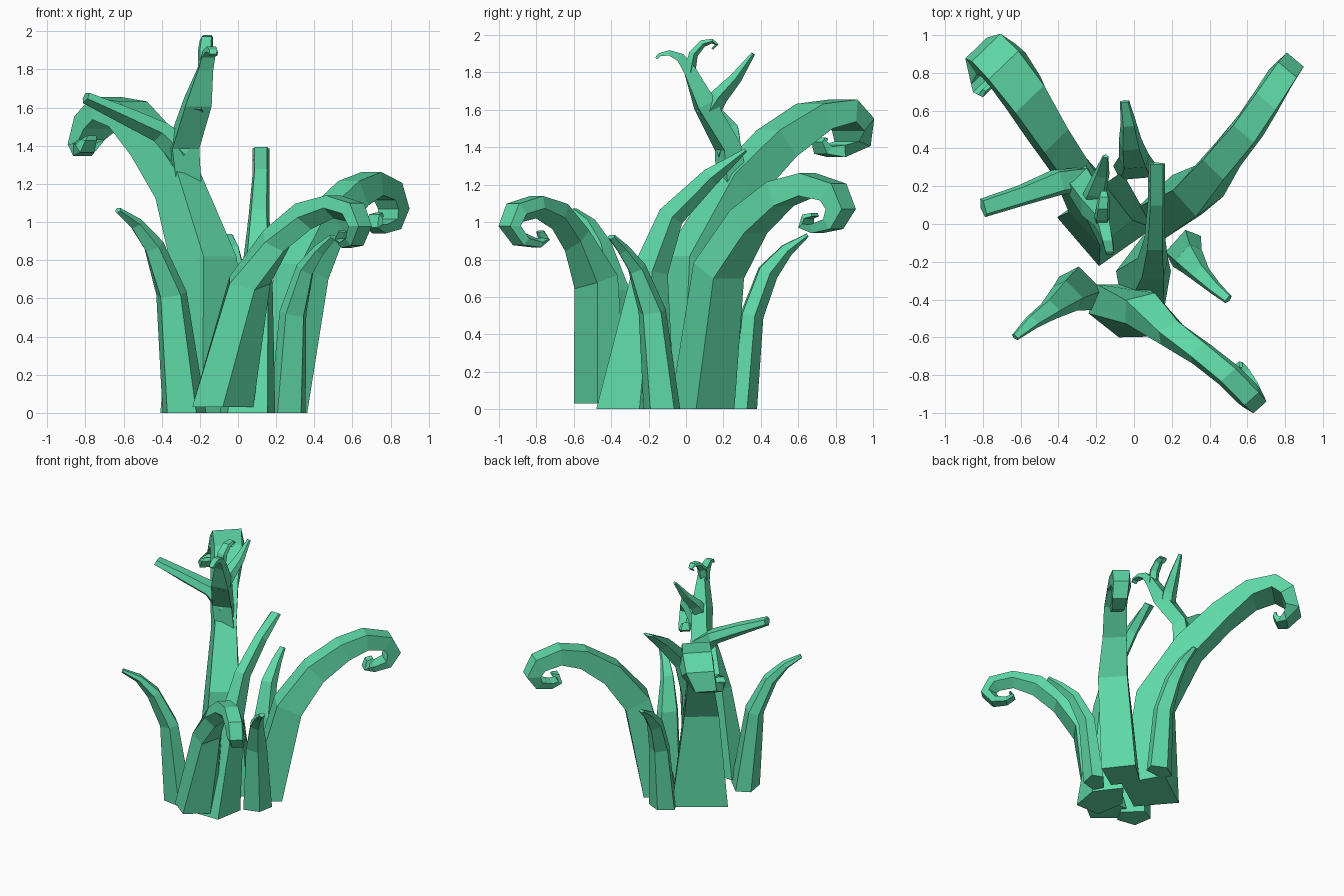
import bpy, bmesh, math
from mathutils import Vector

green = bpy.data.materials.new("sea_green")
green.diffuse_color = (0.115, 0.70, 0.39, 1)

# five-sided section: flat along the arch's back, ridge on its underside
RIDGED = [(-.36, .5), (.36, .5), (.5, -.05), (0, -.5), (-.5, -.05)]
# four-sided section with a slightly wider underside
BOXY = [(-.42, .48), (.42, .48), (.5, -.46), (-.5, -.46)]


def stalk(name, a0, a1, pts, section=RIDGED):
    """Tapered stalk through (x, y, z, width, thickness); leans toward heading a0..a1 (degrees)."""
    bm = bmesh.new()
    rings = []
    n = len(pts)
    for i, (x, y, z, w, t) in enumerate(pts):
        p = Vector((x, y, z))
        a = math.radians(a0 + (a1 - a0) * min(1, i / 3))
        side = Vector((-math.sin(a), math.cos(a), 0))
        prev, nxt = Vector(pts[max(i - 1, 0)][:3]), Vector(pts[min(i + 1, n - 1)][:3])
        tan = (p - prev).normalized() + (nxt - p).normalized()
        if i == 0 and z < 0.1:
            tan = Vector((0, 0, 1))          # level foot
        tan -= side * tan.dot(side)
        nor = tan.normalized().cross(side)
        rings.append([bm.verts.new(p + side * (u * w) + nor * (v * t)) for u, v in section])
    k = len(section)
    for a, b in zip(rings, rings[1:]):
        for j in range(k):
            bm.faces.new((a[j], a[(j + 1) % k], b[(j + 1) % k], b[j]))
    bm.faces.new(rings[0])
    bm.faces.new(rings[-1])
    bmesh.ops.recalc_face_normals(bm, faces=bm.faces)
    me = bpy.data.meshes.new(name)
    bm.to_mesh(me)
    bm.free()
    me.materials.append(green)
    bpy.context.collection.objects.link(bpy.data.objects.new(name, me))


# three big curling stalks
stalk("tall_curled_stalk", 125, 134, [
    (-.14, .02, 0, .42, .36), (-.17, .05, .78, .26, .27), (-.31, .27, 1.19, .19, .22),
    (-.45, .48, 1.42, .21, .19), (-.57, .68, 1.565, .25, .15), (-.68, .83, 1.595, .26, .13),
    (-.75, .90, 1.52, .25, .12), (-.80, .895, 1.42, .19, .11), (-.81, .80, 1.38, .16, .07),
    (-.80, .73, 1.385, .12, .05), (-.78, .71, 1.43, .10, .03), (-.77, .73, 1.45, .07, .02)], BOXY)
stalk("right_curled_stalk", 38, 50, [
    (.185, .08, 0, .26, .27), (.335, .17, .74, .22, .21), (.46, .33, 1.0, .18, .18),
    (.60, .50, 1.15, .17, .15), (.70, .65, 1.20, .16, .13), (.79, .79, 1.16, .15, .12),
    (.82, .83, 1.07, .14, .11), (.80, .79, .99, .13, .07), (.74, .70, .965, .11, .05),
    (.71, .64, .98, .10, .04), (.72, .65, 1.03, .08, .03), (.74, .69, 1.04, .06, .02)], BOXY)
stalk("front_curled_stalk", -90, -48, [
    (-.08, -.46, .03, .32, .28), (.06, -.49, .68, .22, .23), (.21, -.595, .90, .16, .16),
    (.36, -.69, 1.03, .14, .15), (.50, -.80, 1.08, .14, .12), (.60, -.90, 1.05, .14, .12),
    (.63, -.93, .98, .13, .11), (.61, -.88, .91, .12, .08), (.57, -.80, .89, .10, .05),
    (.54, -.76, .91, .09, .03), (.55, -.78, .95, .06, .02)])

# straight middle stalk and three short shoots
stalk("middle_stalk", 90, 90, [
    (.05, -.27, 0, .29, .42), (.10, -.19, .74, .16, .19), (.11, -.08, 1.03, .11, .14),
    (.12, .13, 1.24, .09, .10), (.12, .32, 1.385, .09, .02)])
stalk("left_shoot", 225, 225, [
    (-.30, -.36, 0, .25, .20), (-.36, -.39, .62, .18, .13), (-.45, -.46, .87, .11, .10),
    (-.54, -.52, .99, .08, .06), (-.63, -.60, 1.06, .04, .03)])
stalk("right_shoot", -42, -42, [
    (.275, -.14, 0, .22, .15), (.30, -.19, .52, .16, .12), (.36, -.27, .75, .10, .09),
    (.43, -.34, .85, .07, .06), (.50, -.40, .92, .05, .03)])
stalk("back_shoot", 95, 95, [
    (0, .31, 0, .22, .14), (0, .355, .5, .16, .12), (-.02, .44, .73, .12, .11),
    (-.03, .54, .85, .08, .07), (-.05, .65, .93, .05, .02)])

# branches growing from the tall stalk
stalk("upper_branch", 300, 270, [
    (-.28, .26, 1.08, .14, .15), (-.29, .225, 1.40, .15, .11), (-.215, .10, 1.63, .14, .11),
    (-.17, .02, 1.81, .08, .07), (-.155, -.03, 1.88, .07, .05), (-.14, -.09, 1.905, .06, .03),
    (-.13, -.14, 1.895, .05, .02), (-.13, -.16, 1.875, .04, .015)], BOXY)
stalk("top_tendril", 90, 90, [
    (-.17, .02, 1.80, .08, .06), (-.17, .04, 1.90, .08, .05), (-.165, .09, 1.955, .07, .04),
    (-.16, .14, 1.968, .06, .025), (-.16, .165, 1.95, .04, .02), (-.16, .14, 1.925, .03, .01)])
stalk("back_twig", 80, 80, [
    (-.23, .11, 1.56, .12, .12), (-.20, .18, 1.67, .11, .09), (-.17, .27, 1.77, .08, .06),
    (-.15, .36, 1.90, .03, .02)])
stalk("side_branch", 195, 195, [
    (-.29, .235, 1.36, .13, .15), (-.41, .22, 1.47, .14, .11), (-.60, .15, 1.56, .11, .09),
    (-.80, .085, 1.65, .10, .06)])
